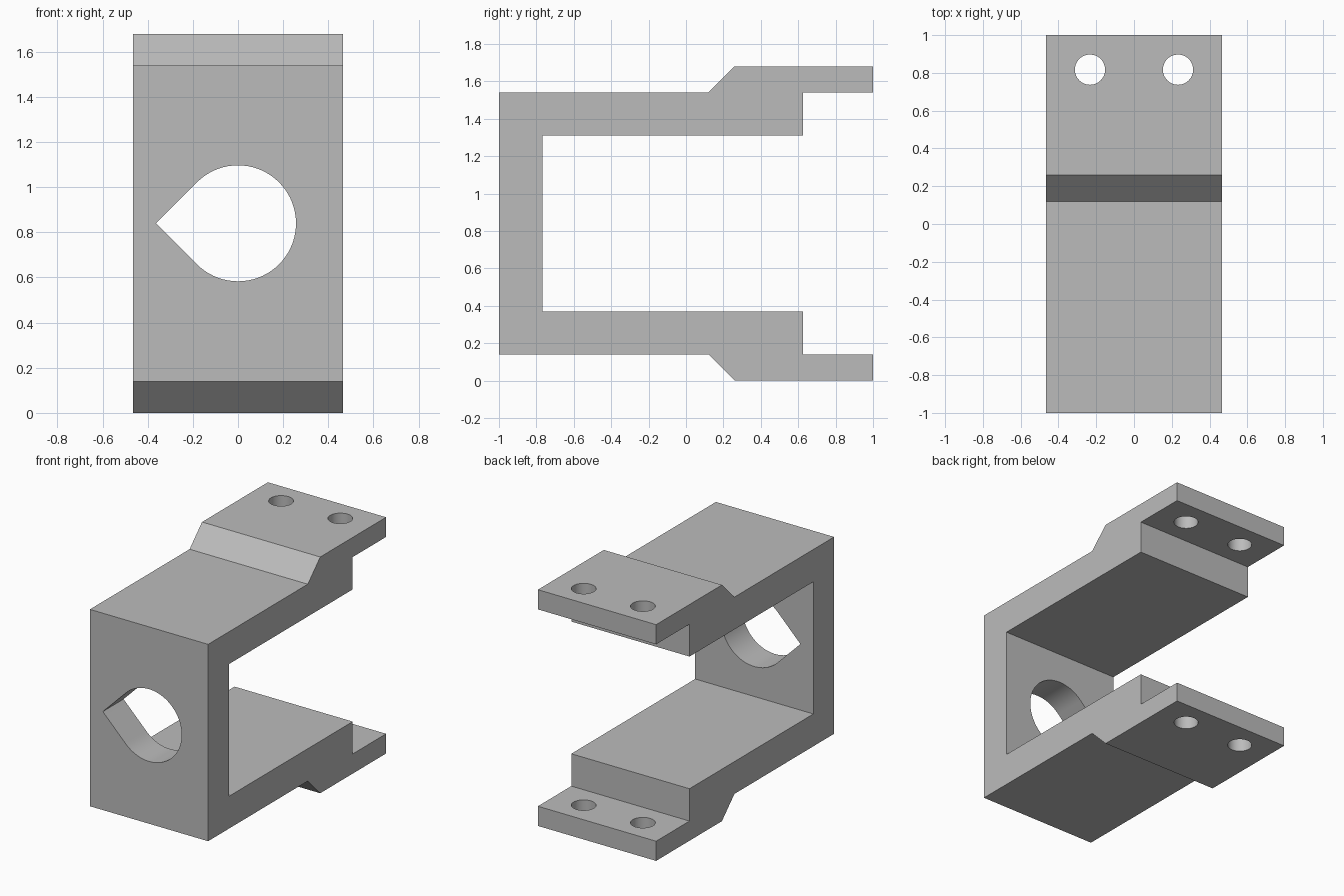
import bpy, bmesh, math

HALF_W, HEIGHT = 0.465, 1.68
MID = HEIGHT / 2

cube = bpy.data.objects.get("Cube")
if cube:
    bpy.data.objects.remove(cube, do_unlink=True)

grey = bpy.data.materials.new("plain grey")
grey.use_nodes = True
colour = (0.5, 0.5, 0.5, 1)
grey.diffuse_color = colour
grey.node_tree.nodes["Principled BSDF"].inputs["Base Color"].default_value = colour


def prism(name, points, offset):
    """Extrude a closed outline of 3D points along an offset."""
    bm = bmesh.new()
    face = bm.faces.new([bm.verts.new(p) for p in points])
    ext = bmesh.ops.extrude_face_region(bm, geom=[face])
    verts = [g for g in ext["geom"] if isinstance(g, bmesh.types.BMVert)]
    bmesh.ops.translate(bm, verts=verts, vec=offset)
    bmesh.ops.recalc_face_normals(bm, faces=bm.faces)
    mesh = bpy.data.meshes.new(name)
    bm.to_mesh(mesh)
    bm.free()
    mesh.materials.append(grey)
    obj = bpy.data.objects.new(name, mesh)
    bpy.context.collection.objects.link(obj)
    return obj


def arc(radius, start, end, steps):
    angles = [math.radians(start + (end - start) * i / steps) for i in range(steps + 1)]
    return [(radius * math.cos(a), radius * math.sin(a)) for a in angles]


# Bracket side profile: lower arm, mirrored for the upper arm
lower = [(-1, 0.14), (0.12, 0.14), (0.26, 0), (1, 0), (1, 0.14),
         (0.625, 0.14), (0.625, 0.37), (-0.767, 0.37)]
upper = [(y, HEIGHT - z) for y, z in reversed(lower)]
bracket = prism("bracket", [(-HALF_W, y, z) for y, z in lower + upper], (2 * HALF_W, 0, 0))

# Teardrop opening through the front plate
R = 0.257
drop = arc(R, -135, 135, 54) + [(-R * math.sqrt(2), 0)]
cutters = [prism("teardrop_cutter", [(x, -1.1, MID + z) for x, z in drop], (0, 0.5, 0))]

# Bolt holes through both mounting tabs
for side, x in (("right", -0.233), ("left", 0.233)):
    ring = arc(0.08, 0, 360, 48)[:-1]
    cutters.append(prism(side + "_bolt_hole_cutter",
                         [(x + u, 0.817 + v, -0.1) for u, v in ring], (0, 0, HEIGHT + 0.2)))

for cutter in cutters:
    cutter.hide_render = True
    cutter.hide_viewport = True
    cutter.display_type = 'WIRE'
    cut = bracket.modifiers.new(cutter.name, 'BOOLEAN')
    cut.operation = 'DIFFERENCE'
    cut.solver = 'EXACT'
    cut.object = cutter

# Apply the cuts, then smooth the round walls
bpy.context.view_layer.objects.active = bracket
bracket.select_set(True)
for mod in list(bracket.modifiers):
    bpy.ops.object.modifier_apply(modifier=mod.name)
for cutter in cutters:
    bpy.data.objects.remove(cutter, do_unlink=True)
bpy.ops.object.shade_smooth_by_angle(angle=math.radians(30))
